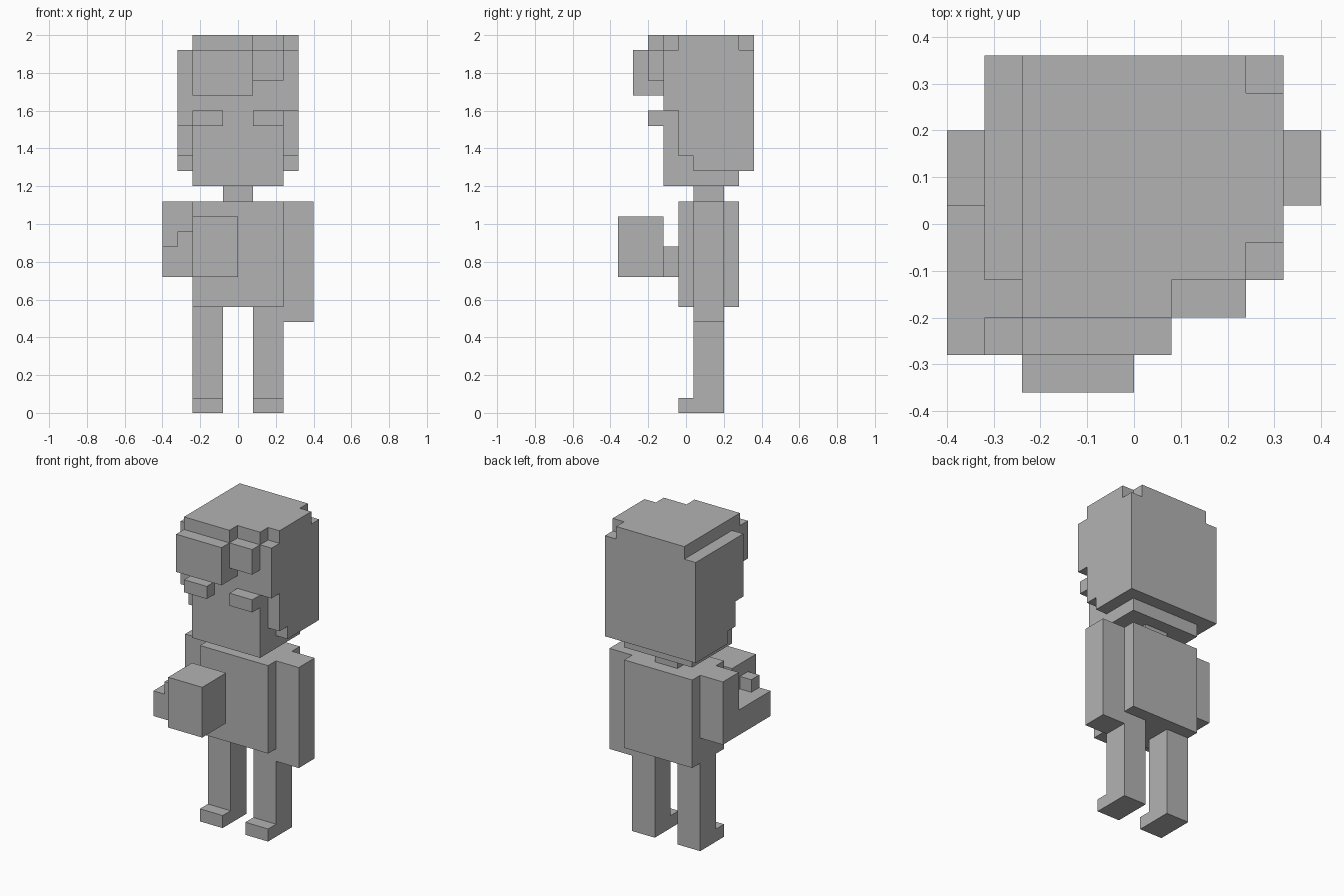
import bpy
import bmesh
from mathutils import Vector
from itertools import product

UNIT = 0.08                       # edge of one building block
ORIGIN = Vector((0, 0.04, 0))     # offset of the block grid

default = bpy.data.objects.get("Cube")
if default:
    bpy.data.objects.remove(default, do_unlink=True)

grey = bpy.data.materials.new("plain_grey")
grey.use_nodes = True
tone = (0.45, 0.45, 0.45, 1)
grey.diffuse_color = tone
grey.node_tree.nodes["Principled BSDF"].inputs["Base Color"].default_value = tone


def part(name, *boxes):
    """Join block-grid boxes (x range, y range, z range) into one clean shell."""
    cells = set()
    for box in boxes:
        cells.update(product(*(range(*span) for span in box)))
    bm = bmesh.new()
    for cell in cells:
        for axis, side in product(range(3), (0, 1)):
            beside = list(cell)
            beside[axis] += 2 * side - 1
            if tuple(beside) in cells:
                continue
            corners = []
            for a, b in ((0, 0), (1, 0), (1, 1), (0, 1)):
                p = Vector(cell)
                p[axis] += side
                p[(axis + 1) % 3] += a
                p[(axis + 2) % 3] += b
                corners.append(bm.verts.new(p * UNIT + ORIGIN))
            bm.faces.new(corners if side else corners[::-1])
    bmesh.ops.remove_doubles(bm, verts=bm.verts, dist=UNIT / 100)
    bmesh.ops.dissolve_limit(bm, angle_limit=0.01, verts=bm.verts, edges=bm.edges)
    mesh = bpy.data.meshes.new(name)
    bm.to_mesh(mesh)
    bm.free()
    mesh.materials.append(grey)
    obj = bpy.data.objects.new(name, mesh)
    bpy.context.collection.objects.link(obj)
    return obj


# Legs with feet, and eyebrows, on both sides
for side, x in (("left", (1, 3)), ("right", (-3, -1))):
    part(side + "_leg", (x, (0, 2), (0, 7)), (x, (-1, 0), (0, 1)))
    part(side + "_eyebrow", (x, (-3, -2), (19, 20)))

# Body and neck
part("torso", ((-3, 3), (-1, 3), (7, 14)))
part("neck", ((-1, 1), (0, 2), (14, 15)))

# Hanging arm
part("left_arm", ((3, 5), (0, 2), (6, 14)))

# Bent arm: upper arm, forearm, thumb
part("right_arm",
     ((-5, -3), (0, 2), (9, 14)),
     ((-5, -3), (-4, 0), (9, 11)),
     ((-4, -3), (-4, -3), (11, 12)))
part("held_box", ((-3, 0), (-5, -2), (9, 13)))

# Head
part("head", ((-3, 3), (-2, 3), (15, 24)))

# Hair: back, stepped sides, crown and fringe
hair = [((-4, 4), (3, 4), (16, 24))]
for x, temple in (((3, 4), 20), ((-4, -3), 19)):
    hair += [(x, (0, 3), (16, 24)),
             (x, (-1, 0), (17, 24)),
             (x, (-2, -1), (temple, 24))]
hair += [((-3, 1), (-3, 4), (24, 25)),
         ((1, 3), (-2, 4), (24, 25)),
         ((3, 4), (-1, 3), (24, 25)),
         ((-3, 1), (-4, -2), (21, 24)),
         ((1, 3), (-3, -2), (22, 24))]
part("hair", *hair)
